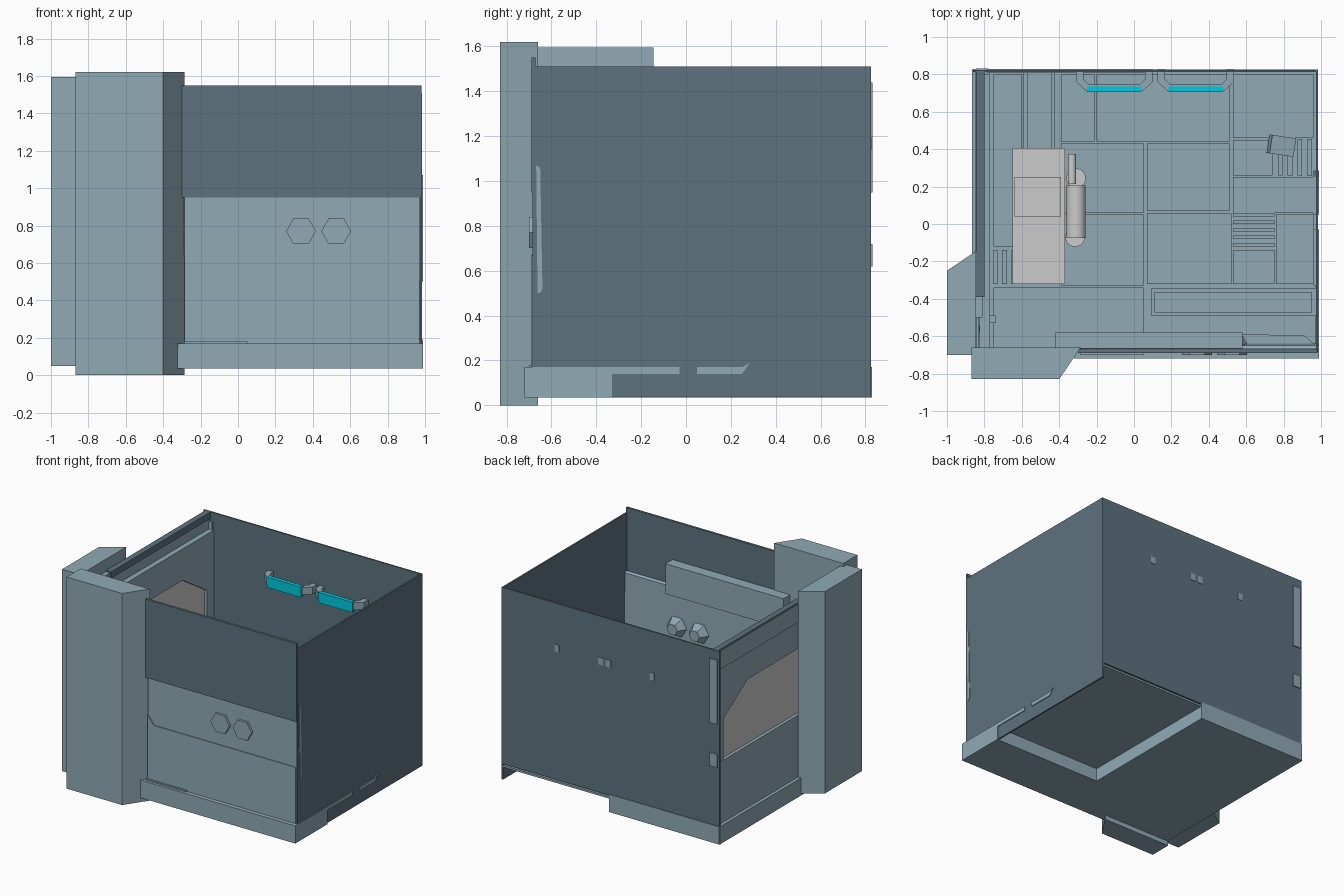
import bpy, bmesh, math
from mathutils import Vector, Matrix


def material(name, rgb):
    m = bpy.data.materials.new(name)
    m.diffuse_color = (*rgb, 1)
    return m


LIGHT = material("blue_grey", (0.28, 0.40, 0.46))
DARK = material("dark_blue_grey", (0.11, 0.17, 0.21))
CYAN = material("cyan_glow", (0.0, 0.6, 0.75))


def finish(name, bm, mat):
    bmesh.ops.recalc_face_normals(bm, faces=bm.faces)
    me = bpy.data.meshes.new(name)
    bm.to_mesh(me)
    bm.free()
    ob = bpy.data.objects.new(name, me)
    bpy.context.collection.objects.link(ob)
    if mat:
        me.materials.append(mat)
    return ob


def prism(name, pts, axis, lo, hi, mat=LIGHT):
    """Extrude a 2D outline along an axis; outline is given in the other two axes."""
    place = {'x': lambda a, b: (lo, a, b), 'y': lambda a, b: (a, lo, b), 'z': lambda a, b: (a, b, lo)}[axis]
    bm = bmesh.new()
    f = bm.faces.new([bm.verts.new(place(*p)) for p in pts])
    ext = bmesh.ops.extrude_face_region(bm, geom=[f])
    d = Vector([(hi - lo) if c == axis else 0 for c in 'xyz'])
    bmesh.ops.translate(bm, vec=d, verts=[v for v in ext['geom'] if isinstance(v, bmesh.types.BMVert)])
    return finish(name, bm, mat)


def box(name, x0, x1, y0, y1, z0, z1, mat=LIGHT):
    return prism(name, [(x0, y0), (x1, y0), (x1, y1), (x0, y1)], 'z', z0, z1, mat)


def cylinder(name, loc, r, depth, axis, sides=32, r2=None, mat=None, smooth=True):
    rot = {'x': Matrix.Rotation(math.pi / 2, 4, 'Y'), 'y': Matrix.Rotation(-math.pi / 2, 4, 'X'),
           'z': Matrix.Identity(4)}[axis]
    bm = bmesh.new()
    bmesh.ops.create_cone(bm, cap_ends=True, segments=sides, radius1=r, radius2=r if r2 is None else r2,
                          depth=depth, matrix=Matrix.Translation(loc) @ rot)
    ob = finish(name, bm, mat)
    if smooth:
        for p in ob.data.polygons:
            p.use_smooth = len(p.vertices) == 4
    return ob


# L-shaped base with the open notch under the back right corner
prism("base", [(-0.86, -0.715), (0.985, -0.715), (0.985, -0.33), (0.07, -0.33), (0.07, 0.825), (-0.86, 0.825)],
      'z', 0.035, 0.15)
box("floor_plate", 0.07, 0.97, -0.33, 0.825, 0.135, 0.15)
box("base_front_lip", -0.32, 0.99, -0.72, -0.67, 0.035, 0.17)
box("base_right_lip", 0.97, 0.99, -0.72, -0.33, 0.035, 0.17)
box("base_left_lip", -0.865, -0.84, -0.70, 0.825, 0.035, 0.17)
box("base_back_lip", -0.86, 0.07, 0.81, 0.83, 0.035, 0.17)
box("front_lip_step", -0.29, 0.05, -0.70, -0.65, 0.15, 0.18)

# Light trim strips along the right wall
prism("right_trim_front", [(-0.33, 0.14), (-0.03, 0.14), (-0.03, 0.17), (-0.33, 0.17)], 'x', 0.96, 0.99)
prism("right_trim_back", [(0.05, 0.14), (0.25, 0.14), (0.285, 0.19), (0.25, 0.17), (0.05, 0.17)], 'x', 0.96, 0.99)

# Floor tiles, each slightly different in height
tiles = [(-0.39, -0.21, 0.44, 0.80, 0.160), (-0.20, 0.51, 0.44, 0.80, 0.168), (0.53, 0.96, 0.46, 0.80, 0.160),
         (-0.39, 0.05, 0.06, 0.43, 0.165), (0.07, 0.51, 0.07, 0.43, 0.160), (0.53, 0.74, 0.26, 0.45, 0.168),
         (0.53, 0.96, 0.06, 0.25, 0.162), (-0.39, 0.05, -0.33, 0.05, 0.160), (0.07, 0.52, -0.32, 0.055, 0.168),
         (0.76, 0.96, -0.32, 0.05, 0.160), (0.53, 0.75, -0.32, -0.14, 0.166), (-0.75, 0.05, -0.66, -0.34, 0.160),
         (-0.75, -0.60, -0.12, 0.80, 0.162)]
for i, (x0, x1, y0, y1, z) in enumerate(tiles):
    box(f"floor_tile_{i}", x0, x1, y0, y1, 0.14, z)

# Floor grilles and the long framed trench
for i in range(5):
    y = -0.12 + i * 0.04
    box(f"middle_grille_bar_{i}", 0.53, 0.75, y, y + 0.018, 0.15, 0.175)
for i in range(4):
    x = 0.77 + i * 0.052
    box(f"back_grille_bar_{i}", x, x + 0.025, 0.26, 0.455, 0.15, 0.185)
for i in range(3):
    x = -0.755 + i * 0.05
    box(f"left_grille_bar_{i}", x, x + 0.025, -0.32, -0.14, 0.15, 0.175)
for n, r in {"front": (0.09, 0.97, -0.49, -0.47), "back": (0.09, 0.97, -0.365, -0.345),
             "left": (0.09, 0.11, -0.47, -0.365), "right": (0.95, 0.97, -0.47, -0.365)}.items():
    box("trench_rim_" + n, *r, 0.15, 0.175)

# Thin outer walls
box("right_wall", 0.972, 0.984, -0.685, 0.825, 0.04, 1.51, DARK)
box("back_wall", -0.86, 0.984, 0.812, 0.824, 0.16, 1.51, DARK)
box("front_wall_upper", -0.30, 0.98, -0.69, -0.672, 0.95, 1.55, DARK)

# Front wall: lower panel with a notched upper edge, middle panel, leaning inner panel
prism("front_panel_lower", [(-0.285, 0.15), (0.97, 0.15), (0.97, 0.60), (-0.23, 0.60), (-0.285, 0.67)],
      'y', -0.688, -0.665)
prism("front_panel_middle", [(-0.285, 0.60), (0.97, 0.60), (0.97, 0.95), (-0.285, 0.95)], 'y', -0.682, -0.66)
prism("front_inner_panel", [(-0.65, 0.50), (-0.64, 0.52), (-0.65, 1.06), (-0.668, 1.07), (-0.662, 0.50)],
      'x', -0.40, 0.988)
box("front_shelf_box", -0.42, 0.58, -0.665, -0.58, 1.03, 1.26)
prism("front_side_ledge", [(0.58, -0.66), (0.97, -0.65), (0.91, -0.595), (0.58, -0.59)], 'z', 0.40, 0.46)

# Hexagonal ports through the front wall
for i, x in enumerate((0.337, 0.525)):
    pts = [(x + 0.08 * math.cos(a * math.pi / 3), 0.77 + 0.08 * math.sin(a * math.pi / 3)) for a in range(6)]
    prism(f"hex_port_{i}", pts, 'y', -0.70, -0.64)
    port = cylinder(f"hex_cone_{i}", (0, 0, 0), 0.08, 0.06, 'y', 6, 0.045, LIGHT, False)
    port.data.transform(Matrix.Translation((x, -0.61, 0.77)) @ Matrix.Rotation(math.pi / 6, 4, 'Y'))

# Left wall: top band, thick inner panel, pale chamfered panel, lower panel
box("left_wall_top", -0.85, -0.81, -0.50, 0.82, 1.36, 1.50)
box("left_wall_rail", -0.845, -0.80, -0.39, 0.82, 1.46, 1.51, DARK)
prism("left_wall_panel", [(-0.66, 1.14), (0.43, 1.14), (0.725, 0.95), (0.725, 0.64), (0.81, 0.64),
                          (0.81, 1.38), (-0.66, 1.38)], 'x', -0.825, -0.77)
prism("left_pale_panel", [(-0.66, 0.63), (0.725, 0.63), (0.725, 0.95), (0.43, 1.14), (-0.66, 1.14)],
      'x', -0.81, -0.79, None)
box("left_wall_lower", -0.835, -0.77, -0.66, 0.81, 0.15, 0.64)
for i, (z0, z1) in enumerate([(0.62, 0.72), (0.95, 1.44)]):
    box(f"left_wall_end_{i}", -0.845, -0.78, 0.80, 0.832, z0, z1)

# Two corner pillars
prism("front_pillar", [(-0.87, -0.83), (-0.40, -0.83), (-0.285, -0.66), (-0.87, -0.66)], 'z', 0, 1.62)
prism("left_pillar", [(-1.0, -0.70), (-0.845, -0.70), (-0.845, -0.145), (-1.0, -0.25)], 'z', 0.05, 1.595)

# Wall screens on bent brackets that poke through the back wall
for i, x in enumerate((-0.105, 0.33)):
    out = [(-0.205, 0.828), (-0.205, 0.76), (-0.15, 0.71), (0.15, 0.71), (0.205, 0.76), (0.205, 0.828)]
    inn = [(0.165, 0.828), (0.165, 0.775), (0.135, 0.745), (-0.135, 0.745), (-0.165, 0.775), (-0.165, 0.828)]
    prism(f"screen_bracket_{i}", [(x + a, y) for a, y in out + inn], 'z', 1.14, 1.195)
    box(f"screen_{i}", x - 0.145, x + 0.145, 0.705, 0.735, 1.12, 1.20, CYAN)

# Bunk with its mattress seams and back rails
box("bunk", -0.65, -0.37, -0.32, 0.405, 0.15, 0.44, None)
box("bunk_pad", -0.64, -0.39, 0.04, 0.25, 0.43, 0.45, None)
for i, x in enumerate((-0.59, -0.445)):
    box(f"bunk_rail_{i}", x, x + 0.02, 0.40, 0.81, 0.15, 0.30)

# Small wheeled canister beside the bunk
cylinder("canister_body", (-0.31, 0.065, 0.31), 0.052, 0.28, 'y')
cylinder("canister_front_foot", (-0.315, -0.07, 0.21), 0.052, 0.12, 'z')
cylinder("canister_back_foot", (-0.31, 0.245, 0.21), 0.052, 0.12, 'z')
cylinder("canister_nozzle", (-0.332, 0.295, 0.31), 0.022, 0.16, 'y')

# Loose crate and small clutter
crate = box("crate", -0.065, 0.065, -0.05, 0.05, 0, 0.11)
crate.location, crate.rotation_euler = (0.78, 0.42, 0.185), (0.0, 0.15, -0.15)
for i, (x, y) in enumerate([(-0.80, -0.53), (-0.755, -0.51), (-0.81, -0.56)]):
    box(f"clutter_{i}", x - 0.018, x + 0.018, y - 0.02, y + 0.02, 0.15, 0.68)
